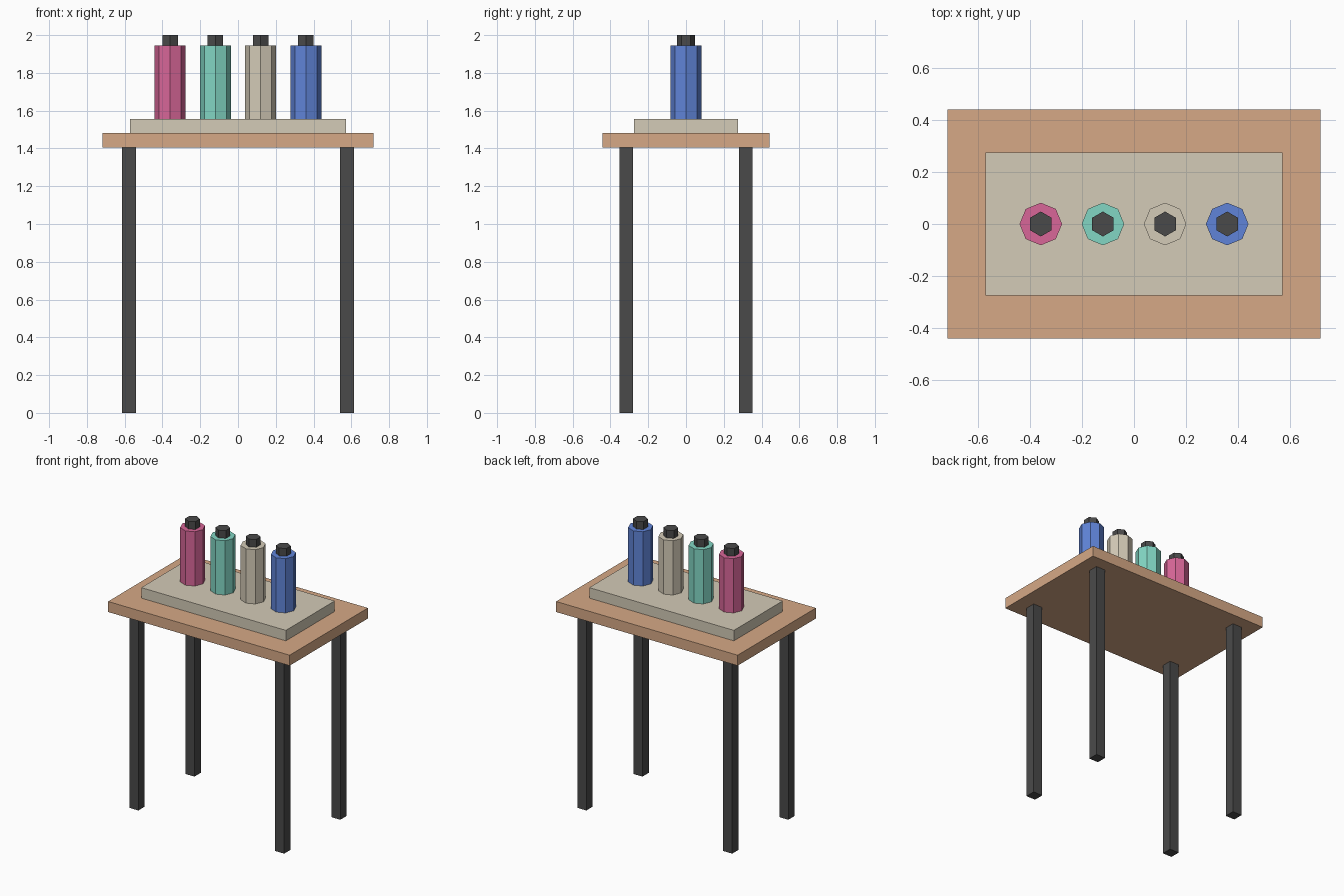
import bpy
import math

if "Cube" in bpy.data.objects:
    bpy.data.objects.remove(bpy.data.objects["Cube"])


def material(name, r, g, b):
    # sRGB 0-255 to linear
    def lin(c):
        c /= 255
        return c / 12.92 if c <= 0.04045 else ((c + 0.055) / 1.055) ** 2.4
    m = bpy.data.materials.new(name)
    m.diffuse_color = (lin(r), lin(g), lin(b), 1)
    m.use_nodes = True
    m.node_tree.nodes["Principled BSDF"].inputs["Base Color"].default_value = m.diffuse_color
    return m


wood = material("warm wood", 214, 169, 134)
dark = material("charcoal", 74, 74, 74)
beige = material("beige", 212, 203, 183)
pink = material("pink", 216, 102, 152)
mint = material("mint", 130, 214, 196)
blue = material("blue", 96, 132, 216)


def finish(name, mat):
    ob = bpy.context.object
    ob.name = name
    ob.data.materials.append(mat)
    return ob


def box(name, x, y, z0, z1, sx, sy, mat):
    bpy.ops.mesh.primitive_cube_add(size=1, location=(x, y, (z0 + z1) / 2))
    ob = finish(name, mat)
    ob.scale = (sx, sy, z1 - z0)
    bpy.ops.object.transform_apply(location=False, rotation=False, scale=True)


def prism(name, sides, radius, x, z0, z1, mat):
    # first vertex lies on the y axis
    bpy.ops.mesh.primitive_cylinder_add(vertices=sides, radius=radius, depth=z1 - z0,
                                        location=(x, 0, (z0 + z1) / 2))
    finish(name, mat)


LEG_TOP, TABLE_TOP, TRAY_TOP, BODY_TOP = 1.406, 1.481, 1.556, 1.944

# Table top and the tray on it
box("table_top", 0, 0, LEG_TOP, TABLE_TOP, 1.436, 0.884, wood)
box("tray", 0, 0, TABLE_TOP, TRAY_TOP, 1.144, 0.552, beige)

# Four square legs
for sy, row in ((-1, "front"), (1, "back")):
    for sx, side in ((-1, "left"), (1, "right")):
        box(f"{row}_{side}_leg", sx * 0.577, sy * 0.317, 0, LEG_TOP, 0.072, 0.072, dark)

# Row of octagonal bottles with hexagonal caps
for i, (colour, mat) in enumerate((("pink", pink), ("mint", mint), ("beige", beige), ("blue", blue))):
    x = (i - 1.5) * 0.2395
    prism(f"{colour}_bottle", 8, 0.082, x, TRAY_TOP, BODY_TOP, mat)
    prism(f"{colour}_bottle_cap", 6, 0.048, x, BODY_TOP, 2.0, dark)
